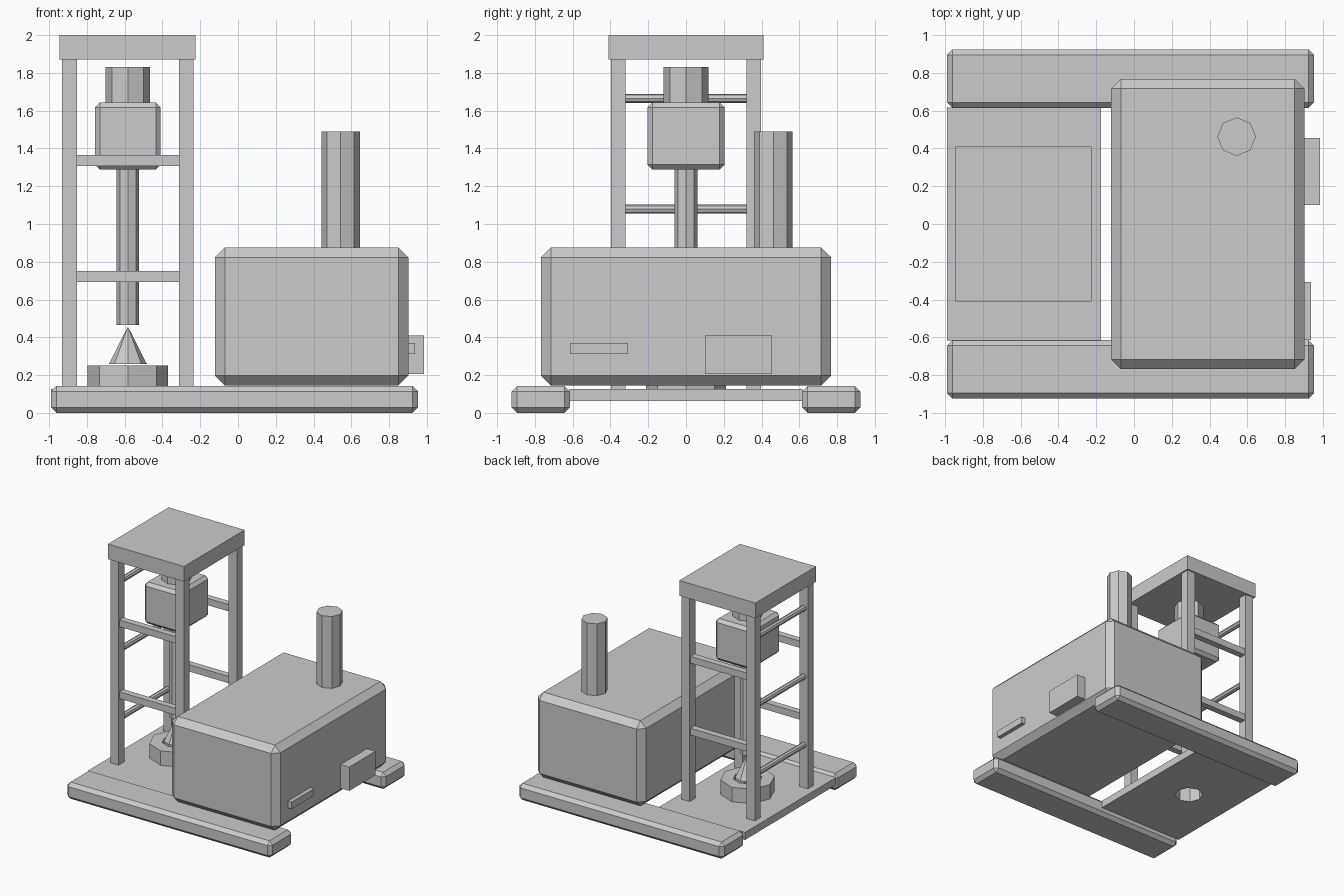
import bpy
from mathutils import Matrix

cube = bpy.data.objects.get("Cube")
if cube:
    bpy.data.objects.remove(cube, do_unlink=True)

import bmesh

# Single flat grey
grey = bpy.data.materials.new("plain_grey")
grey.use_nodes = True
grey.diffuse_color = (0.6, 0.6, 0.6, 1)
grey.node_tree.nodes["Principled BSDF"].inputs["Base Color"].default_value = (0.6, 0.6, 0.6, 1)


def finish(name, bm):
    bmesh.ops.recalc_face_normals(bm, faces=bm.faces)
    mesh = bpy.data.meshes.new(name)
    bm.to_mesh(mesh)
    bm.free()
    mesh.materials.append(grey)
    obj = bpy.data.objects.new(name, mesh)
    bpy.context.collection.objects.link(obj)
    return obj


def box(name, x, y, z, bevel=0):
    """Box from (min, max) ranges, optionally with chamfered edges."""
    bm = bmesh.new()
    bmesh.ops.create_cube(bm, size=1)
    for v in bm.verts:
        v.co = [sum(r) / 2 + c * (r[1] - r[0]) for r, c in zip((x, y, z), v.co)]
    if bevel:
        bmesh.ops.bevel(bm, geom=bm.edges[:], offset=bevel, segments=1,
                        profile=0.5, affect='EDGES')
    return finish(name, bm)


def column(name, x, y, z, r, top_r=None):
    """Upright eight-sided cylinder or cone spanning the z range."""
    bm = bmesh.new()
    bmesh.ops.create_cone(bm, cap_ends=True, segments=8, radius1=r,
                          radius2=r if top_r is None else top_r, depth=z[1] - z[0],
                          matrix=Matrix.Translation((x, y, sum(z) / 2)))
    return finish(name, bm)


def cut(obj, cutter):
    mod = obj.modifiers.new("hole", 'BOOLEAN')
    mod.object = cutter
    mod.operation = 'DIFFERENCE'
    mod.solver = 'EXACT'
    bpy.context.view_layer.objects.active = obj
    bpy.ops.object.modifier_apply(modifier=mod.name)


CX = -0.583          # tower axis
PX, PY, PH = 0.309, 0.359, 0.039   # post offsets and half width

# Base: two skids and the drilling floor
for side, s in (("front", -1), ("back", 1)):
    box(side + "_skid", (-0.99, 0.953), sorted((s * 0.615, s * 0.923)), (0, 0.143), 0.029)
floor = box("drill_floor", (-0.99, -0.175), (-0.616, 0.616), (0.062, 0.126))
table = column("rotary_table", CX, 0, (0.126, 0.25), 0.213)

# Well hole through floor and table
cutter = column("hole_cutter", CX, 0, (-0.1, 0.4), 0.113)
cutter.hide_render = True
for part in (floor, table):
    cut(part, cutter)
bpy.data.objects.remove(cutter, do_unlink=True)

# Tower: posts, crown, front and back crossbars
for side, sy in (("front", -1), ("back", 1)):
    y = sy * PY
    for hand, sx in (("right", -1), ("left", 1)):
        x = CX + sx * PX
        box(f"{side}_{hand}_post", (x - PH, x + PH), (y - PH, y + PH), (0.126, 1.87))
    for level, z in (("lower", 0.721), ("upper", 1.336)):
        box(f"{side}_{level}_crossbar", (CX - PX + PH, CX + PX - PH),
            (y - 0.028, y + 0.028), (z - 0.029, z + 0.029))
box("tower_crown", (-0.945, -0.224), (-0.41, 0.41), (1.87, 2.0))

# Ladder rungs on the outer side of the tower
for i in range(3):
    rung = column(f"ladder_rung_{i + 1}", 0, 0, (PH - PY, PY - PH), 0.024)
    rung.data.transform(Matrix.Translation((CX - PX, 0, 0.493 + 0.586 * i))
                        @ Matrix.Rotation(1.570796, 4, 'X'))

# Drive head, pipe and bit
box("drive_head", (-0.757, -0.409), (-0.203, 0.203), (1.288, 1.644), 0.026)
column("drive_cap", CX, 0, (1.644, 1.83), 0.118)
column("drill_pipe", CX, 0, (0.465, 1.288), 0.06)
column("drill_bit", CX, 0, (0.26, 0.457), 0.1, 0)

# Engine house with chimney and side boxes
box("engine_house", (-0.122, 0.902), (-0.768, 0.768), (0.146, 0.875), 0.052)
column("chimney", 0.543, 0.462, (0.87, 1.49), 0.102)
box("control_box", (0.89, 0.984), (0.1, 0.456), (0.207, 0.411))
box("side_handle", (0.89, 0.936), (-0.613, -0.308), (0.311, 0.37))
